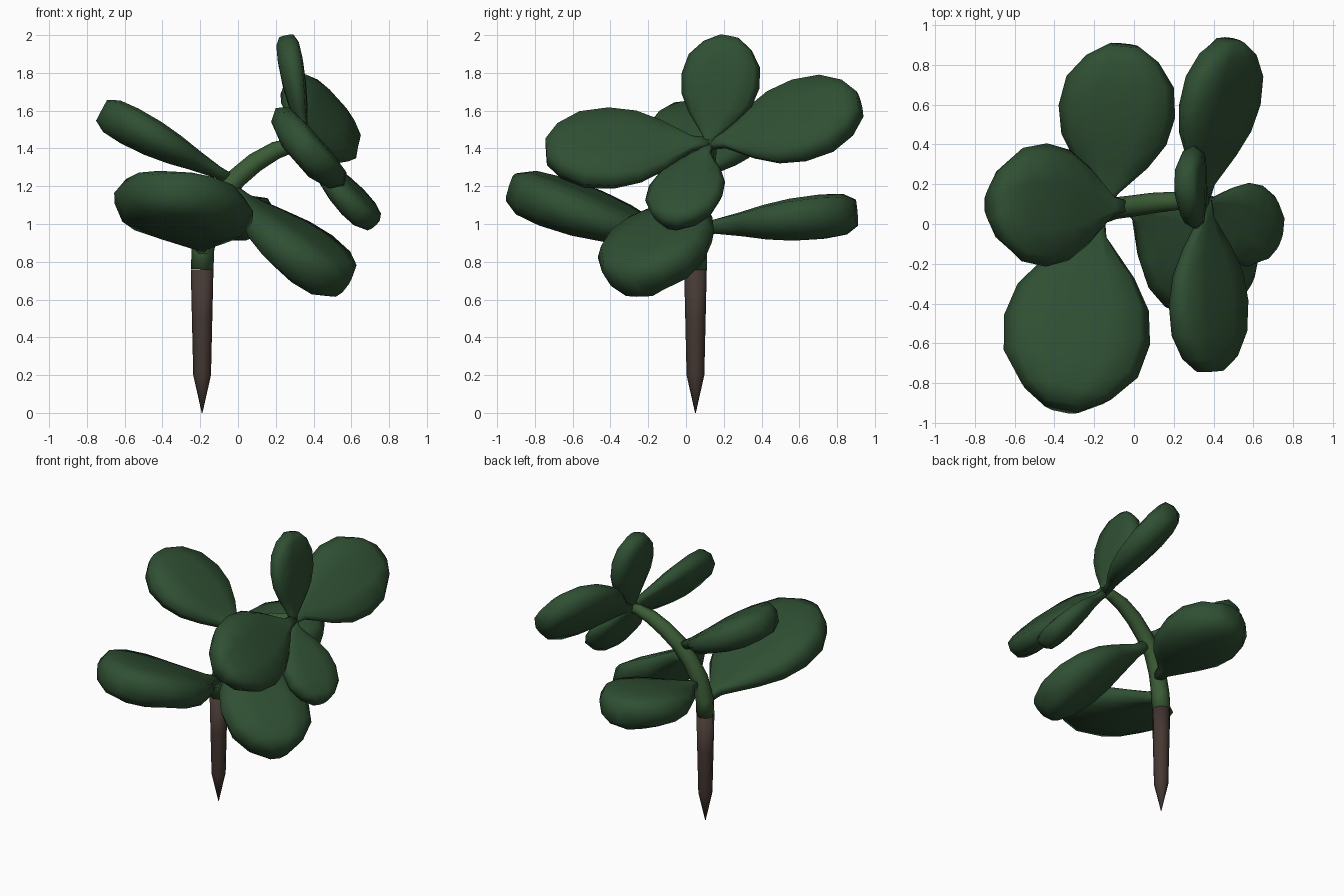
import bpy, bmesh, math
from mathutils import Vector

if "Cube" in bpy.data.objects:
    bpy.data.objects.remove(bpy.data.objects["Cube"])


def material(name, color):
    m = bpy.data.materials.new(name)
    m.diffuse_color = (*color, 1)
    m.use_nodes = True
    m.node_tree.nodes["Principled BSDF"].inputs["Base Color"].default_value = m.diffuse_color
    return m


green = material("leaf_green", (0.029, 0.079, 0.033))
stem_green = material("stem_green", (0.043, 0.105, 0.036))
brown = material("bark_brown", (0.06, 0.04, 0.033))


def loft(name, rings, mat):
    """Skin a list of equal-length point rings and close both ends."""
    bm = bmesh.new()
    vs = [[bm.verts.new(p) for p in r] for r in rings]
    n = len(rings[0])
    for a, b in zip(vs, vs[1:]):
        for i in range(n):
            j = (i + 1) % n
            bm.faces.new((a[i], a[j], b[j], b[i]))
    bm.faces.new(vs[0][::-1])
    bm.faces.new(vs[-1])
    bmesh.ops.recalc_face_normals(bm, faces=bm.faces)
    me = bpy.data.meshes.new(name)
    bm.to_mesh(me)
    bm.free()
    for p in me.polygons:
        p.use_smooth = True
    me.materials.append(mat)
    ob = bpy.data.objects.new(name, me)
    bpy.context.collection.objects.link(ob)
    return ob


def tube(name, path, mat, sides=8):
    """Round tube along (x, y, z, radius) stations."""
    pts = [Vector(p[:3]) for p in path]
    rings = []
    for i, p in enumerate(pts):
        d = (pts[min(i + 1, len(pts) - 1)] - pts[max(i - 1, 0)]).normalized()
        u = Vector((0, 1, 0)).cross(d).normalized()
        v = d.cross(u)
        rings.append([p + path[i][3] * (u * math.cos(a) + v * math.sin(a))
                      for a in (2 * math.pi * k / sides for k in range(sides))])
    return loft(name, rings, mat)


# position along leaf, half width, half thickness (fractions)
PROFILE = [(0, .09, .28), (.1, .16, .32), (.28, .63, .55), (.43, .90, .78),
           (.6, 1, .95), (.78, .92, 1), (.92, .62, .92), (1, .26, .6)]
# leaf cross-section: flatter top, fuller underside
SECTION = [(1, .15), (.84, .75), (.38, .88), (-.38, .88), (-.84, .75),
           (-1, .15), (-.86, -.6), (-.42, -1), (.42, -1), (.86, -.6)]


def leaf(name, base, tip, across, width, thick):
    base, tip = Vector(base), Vector(tip)
    d = (tip - base).normalized()
    w = Vector(across)
    w = (w - d * w.dot(d)).normalized()
    n = d.cross(w)
    rings = []
    for t, hw, ht in PROFILE:
        c = base.lerp(tip, t)
        # petiole stays round, blade is wide and flat
        a = max(hw * width / 2, .028)
        b = max(ht * thick / 2, .028)
        rings.append([c + w * x * a + n * y * b for x, y in SECTION])
    return loft(name, rings, green)


# woody lower stem, pointed at the bottom
tube("lower_stem", [(-.19, .05, 0, .002), (-.19, .05, .2, .047),
                    (-.19, .05, .5, .054), (-.19, .05, .76, .06)], brown)
# green upper stem bending to the right
tube("upper_stem", [(-.19, .05, .76, .06), (-.185, .05, .87, .06),
                    (-.15, .06, 1.02, .057), (-.09, .08, 1.14, .055),
                    (-.01, .09, 1.24, .054), (.09, .105, 1.325, .052),
                    (.2, .115, 1.39, .047), (.30, .12, 1.42, .038),
                    (.38, .12, 1.42, .025)], stem_green)

# leaves along the stem
leaf("lower_front_leaf", (-.18, .04, .87), (-.36, -.92, 1.2), (1, 0, -.12), .75, .27)
leaf("left_leaf", (-.04, .09, 1.24), (-.72, .1, 1.605), (0, -1, 0), .62, .22)
leaf("back_leaf", (-.14, .07, .98), (-.05, .90, 1.065), (-1, 0, 0), .59, .25)
leaf("lower_right_leaf", (-.03, .09, 1.18), (.54, -.31, .68), (.5, .8, -.05), .62, .26)

# leaves of the end cluster
leaf("end_back_leaf", (.35, .12, 1.42), (.48, .92, 1.63), (-.36, 0, .42), .56, .20)
leaf("end_front_leaf", (.36, .12, 1.43), (.38, -.74, 1.38), (.37, 0, -.42), .55, .19)
leaf("end_top_leaf", (.36, .11, 1.40), (.26, .23, 1.99), (0, -1, 0), .42, .14)
leaf("end_right_leaf", (.35, .12, 1.42), (.71, -.08, 1.0), (.25, 1, 0), .42, .15)
